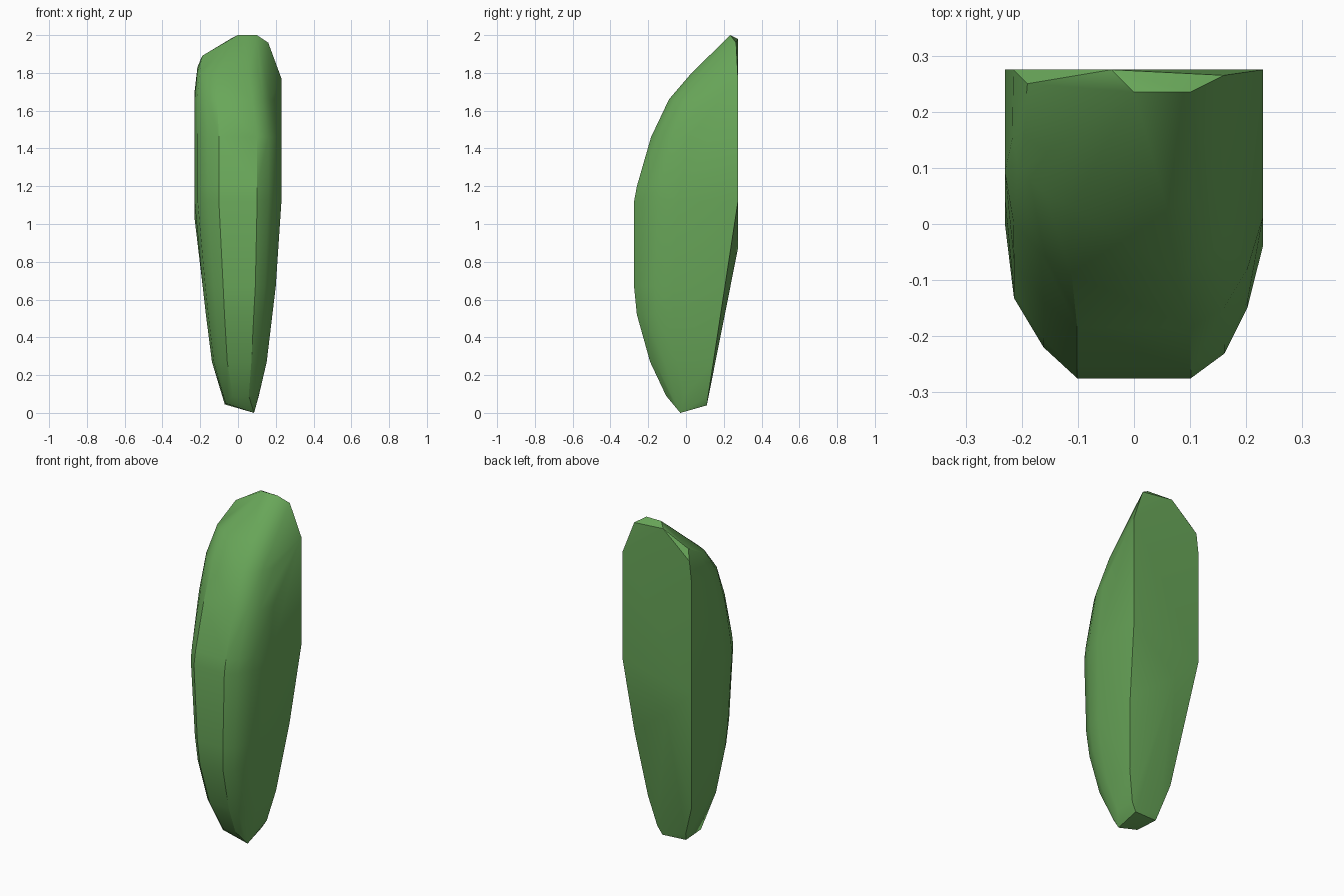
import bpy
import bmesh
import math

if "Cube" in bpy.data.objects:
    bpy.data.objects.remove(bpy.data.objects["Cube"], do_unlink=True)

# Leaf green, the only colour
green = bpy.data.materials.new("leaf_green")
green.use_nodes = True
colour = (0.14, 0.385, 0.10, 1.0)
green.diffuse_color = colour
green.node_tree.nodes["Principled BSDF"].inputs["Base Color"].default_value = colour

# Cross-section: u runs from -x to +x, v from the rounded front to the flat back
PROFILE = [(0, 1), (0, 0.5), (0.035, 0.26), (0.15, 0.1), (0.28, 0),
           (0.72, 0), (0.85, 0.08), (0.94, 0.23), (1, 0.43), (1, 1)]

# Sections: height, -x limit, +x limit, front y, back y
SECTIONS = [
    (0.09, -0.08, 0.11, -0.105, 0.117),
    (0.27, -0.138, 0.152, -0.19, 0.145),
    (0.52, -0.17, 0.182, -0.26, 0.183),
    (0.67, -0.187, 0.20, -0.275, 0.206),
    (1.12, -0.23, 0.23, -0.275, 0.275),
    (1.20, -0.23, 0.23, -0.26, 0.275),
    (1.46, -0.23, 0.23, -0.185, 0.275),
    (1.66, -0.23, 0.195, -0.09, 0.275),
    (1.80, -0.217, 0.165, 0.03, 0.275),
]

# Cut facets at the tip and the root, and the lower end of the flat back
CORNERS = [
    (0.0, 0.235, 2.0), (0.10, 0.235, 2.0), (0.16, 0.265, 1.96),
    (-0.04, 0.275, 1.98), (-0.19, 0.25, 1.89), (-0.215, 0.275, 1.83),
    (0.23, 0.275, 1.77), (-0.23, 0.275, 1.70), (-0.23, 0.275, 1.03),
    (-0.06, 0.275, 0.87),
    (-0.07, 0.10, 0.045), (-0.065, -0.05, 0.05),
    (0.085, -0.03, 0.0), (0.08, 0.11, 0.04),
]

points = [(x0 + u * (x1 - x0), y0 + v * (y1 - y0), z)
          for z, x0, x1, y0, y1 in SECTIONS for u, v in PROFILE] + CORNERS

# Wrap one faceted skin around the sections
bm = bmesh.new()
for p in points:
    bm.verts.new(p)
bmesh.ops.convex_hull(bm, input=bm.verts[:])
loose = [v for v in bm.verts if not v.link_faces]
bmesh.ops.delete(bm, geom=loose, context="VERTS")
bmesh.ops.dissolve_limit(bm, angle_limit=math.radians(1),
                         verts=bm.verts[:], edges=bm.edges[:])
bmesh.ops.recalc_face_normals(bm, faces=bm.faces[:])

mesh = bpy.data.meshes.new("leaf_blade")
bm.to_mesh(mesh)
bm.free()
mesh.materials.append(green)
blade = bpy.data.objects.new("leaf_blade", mesh)
bpy.context.collection.objects.link(blade)

# Smooth the bulging front, keep the cut edges crisp
bpy.ops.object.select_all(action="DESELECT")
blade.select_set(True)
bpy.context.view_layer.objects.active = blade
bpy.ops.object.shade_smooth_by_angle(angle=math.radians(30))
